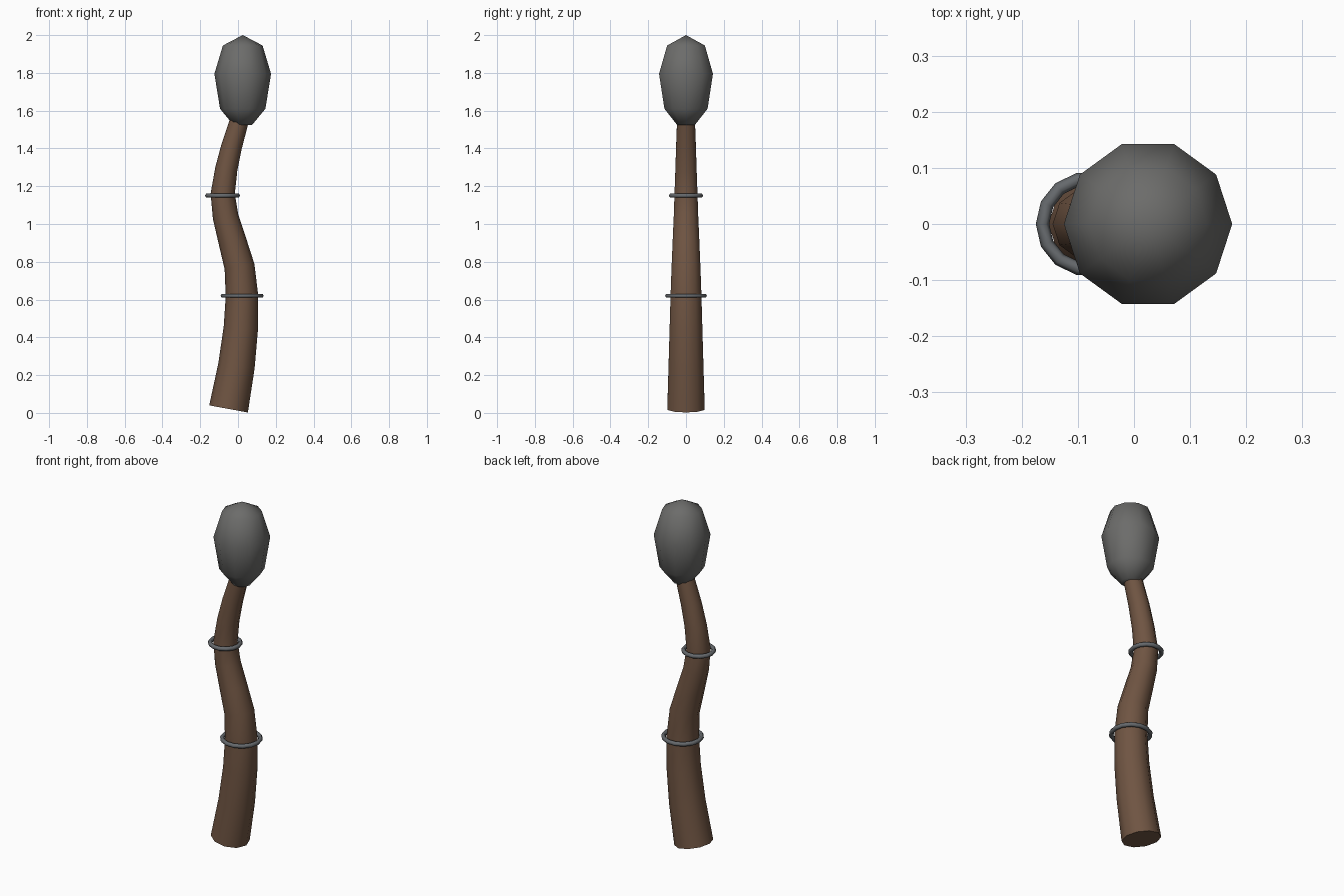
import bpy, bmesh, math
from mathutils import Vector

if "Cube" in bpy.data.objects:
    bpy.data.objects.remove(bpy.data.objects["Cube"])

SIDES = 10


def material(name, rgb):
    m = bpy.data.materials.new(name)
    m.diffuse_color = (*rgb, 1)
    m.use_nodes = True
    m.node_tree.nodes["Principled BSDF"].inputs["Base Color"].default_value = m.diffuse_color
    return m


def finish(obj, mat, angle):
    obj.data.materials.append(mat)
    bpy.ops.object.select_all(action='DESELECT')
    obj.select_set(True)
    bpy.context.view_layer.objects.active = obj
    bpy.ops.object.shade_smooth_by_angle(angle=math.radians(angle))


def loft(name, sections, mat, angle):
    """Skin ten-sided rings given as (x, z, radius, tilt); radius 0 makes a tip."""
    bm = bmesh.new()
    rings = []
    for x, z, r, tilt in sections:
        side = Vector((math.cos(tilt), 0, -math.sin(tilt)))
        count = SIDES if r else 1
        rings.append([bm.verts.new(Vector((x, 0, z)) + r * (
            side * math.cos(math.tau * i / SIDES)
            + Vector((0, math.sin(math.tau * i / SIDES), 0)))) for i in range(count)])
    for a, b in zip(rings, rings[1:]):
        for i in range(SIDES):
            j = (i + 1) % SIDES
            bm.faces.new((a[i], a[j], b[j], b[i]) if len(b) > 1 else (a[i], a[j], b[0]))
    for ring in (rings[0], rings[-1]):
        if len(ring) > 1:
            bm.faces.new(ring)
    bmesh.ops.recalc_face_normals(bm, faces=bm.faces)
    mesh = bpy.data.meshes.new(name)
    bm.to_mesh(mesh)
    bm.free()
    obj = bpy.data.objects.new(name, mesh)
    bpy.context.collection.objects.link(obj)
    finish(obj, mat, angle)


wood = material("wood", (0.16, 0.09, 0.055))
stone = material("dark_stone", (0.15, 0.15, 0.145))
metal = material("dark_metal", (0.13, 0.14, 0.15))

# Crooked tapering handle: centre line (x, z) and radius
path = [(-0.05, 0.021, 0.104), (-0.008, 0.25, 0.097), (0.015, 0.45, 0.091),
        (0.021, 0.62, 0.086), (0.008, 0.775, 0.080), (-0.03, 0.91, 0.074),
        (-0.066, 1.04, 0.068), (-0.081, 1.16, 0.064), (-0.062, 1.29, 0.059),
        (-0.034, 1.41, 0.055), (0.005, 1.54, 0.050)]
sections = []
for i, (x, z, r) in enumerate(path):
    a, b = path[max(i - 1, 0)], path[min(i + 1, len(path) - 1)]
    sections.append((x, z, r, math.atan2(b[0] - a[0], b[1] - a[1])))
loft("handle", sections, wood, 50)

# Bulbous head
loft("head", [(0.025, z, r, 0) for z, r in
              [(1.525, 0.05), (1.61, 0.12), (1.795, 0.15), (1.945, 0.105), (2.0, 0)]], stone, 60)

# Loose bands round the handle
for name, x, z, r in (("lower_band", 0.022, 0.62, 0.102), ("upper_band", -0.082, 1.15, 0.081)):
    bpy.ops.mesh.primitive_torus_add(major_segments=14, minor_segments=6, major_radius=r,
                                     minor_radius=0.012, location=(x, 0, z))
    band = bpy.context.object
    band.name = name
    band.rotation_euler.z = math.pi
    finish(band, metal, 70)
